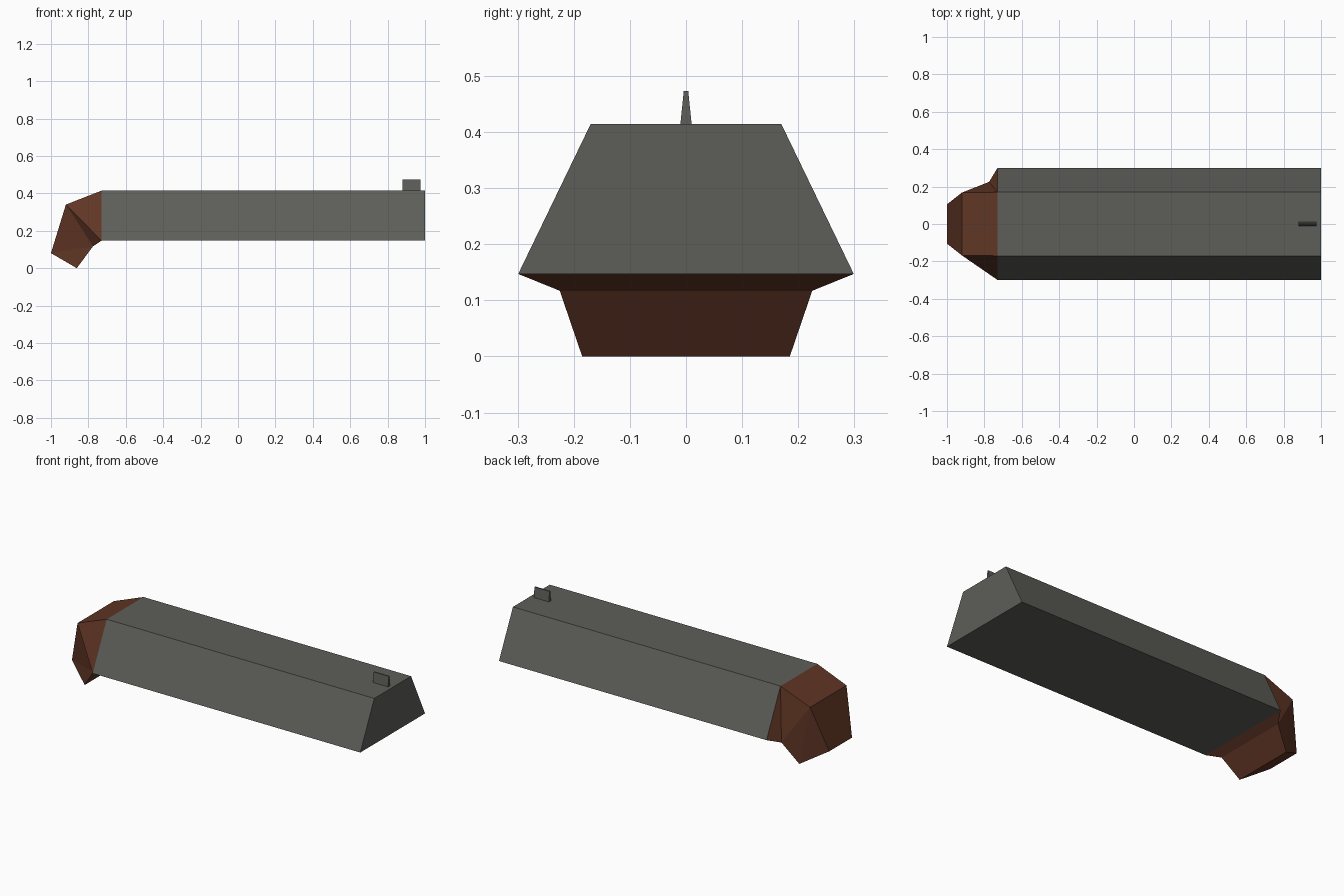
import bpy, bmesh

if "Cube" in bpy.data.objects:
    bpy.data.objects.remove(bpy.data.objects["Cube"])


def material(name, rgb):
    m = bpy.data.materials.new(name)
    m.diffuse_color = (*rgb, 1.0)
    m.use_nodes = True
    m.node_tree.nodes["Principled BSDF"].inputs["Base Color"].default_value = m.diffuse_color
    return m


GREY = material("dark grey", (0.11, 0.112, 0.10))
BROWN = material("dark brown", (0.115, 0.036, 0.018))


def loft(name, sections, mat, caps):
    """Skin four-sided sections; each is (lower x, z, half width), (upper x, z, half width)."""
    bm = bmesh.new()
    rings = []
    for (lx, lz, lw), (ux, uz, uw) in sections:
        pts = [(lx, -lw, lz), (lx, lw, lz), (ux, uw, uz), (ux, -uw, uz)]
        rings.append([bm.verts.new(p) for p in pts])
    for a, b in zip(rings, rings[1:]):
        for i in range(4):
            j = (i + 1) % 4
            if i % 2:  # side faces are split along a diagonal
                bm.faces.new((a[i], a[j], b[i]))
                bm.faces.new((a[j], b[j], b[i]))
            else:
                bm.faces.new((a[i], a[j], b[j], b[i]))
    for c in caps:
        bm.faces.new(rings[c])
    bmesh.ops.recalc_face_normals(bm, faces=bm.faces)
    me = bpy.data.meshes.new(name)
    bm.to_mesh(me)
    bm.free()
    me.materials.append(mat)
    ob = bpy.data.objects.new(name, me)
    bpy.context.collection.objects.link(ob)
    return ob


# Long tapered body, joined to the bent end at its left section
JOINT = ((-0.73, 0.147, 0.299), (-0.73, 0.414, 0.17))
NOSE = ((1.0, 0.147, 0.299), (1.0, 0.414, 0.17))
loft("body", [JOINT, NOSE], GREY, [0, 1])

# Bent brown end
BEND = ((-0.775, 0.117, 0.225), (-0.92, 0.34, 0.168))
TIP = ((-0.862, 0.0, 0.185), (-1.0, 0.08, 0.105))
loft("bent_end", [JOINT, BEND, TIP], BROWN, [2])

# Thin fin on top near the right end
loft("top_fin", [((0.88, 0.414, 0.01), (0.88, 0.473, 0.004)),
                 ((0.977, 0.414, 0.01), (0.977, 0.473, 0.004))], GREY, [0, 1])
